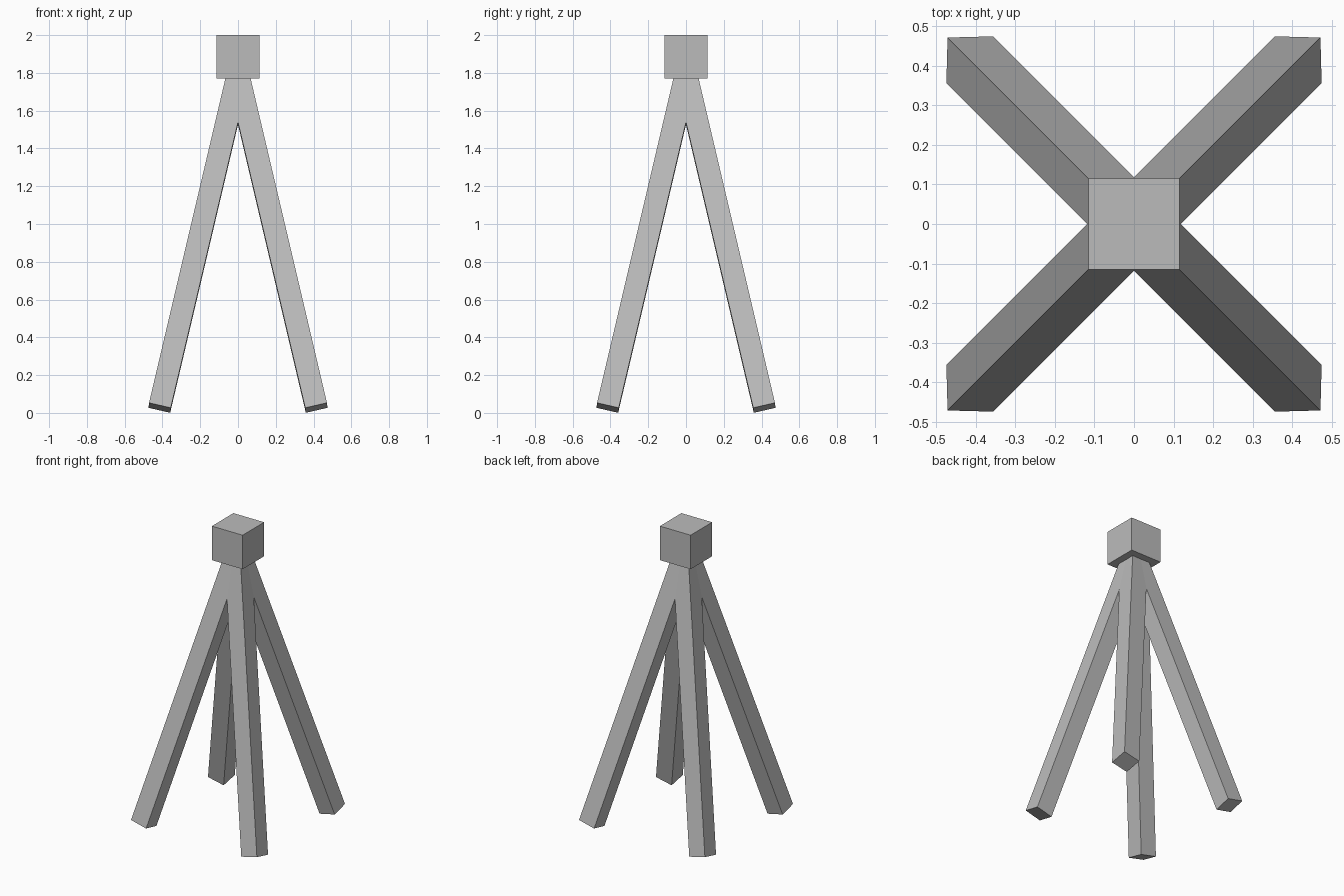
import bpy
from math import atan2, hypot, pi, sqrt
from mathutils import Matrix, Vector

if "Cube" in bpy.data.objects:
    bpy.data.objects.remove(bpy.data.objects["Cube"])

# One plain grey for the whole stand
grey = bpy.data.materials.new("plain grey")
grey.use_nodes = True
colour = (0.5, 0.5, 0.5, 1)
grey.diffuse_color = colour
grey.node_tree.nodes["Principled BSDF"].inputs["Base Color"].default_value = colour


def box(name, size, matrix):
    """Flat-shaded box with its size baked into the mesh."""
    bpy.ops.mesh.primitive_cube_add(size=1)
    obj = bpy.context.object
    obj.name = obj.data.name = name
    obj.data.transform(matrix @ Matrix.Diagonal((*size, 1)))
    obj.data.materials.append(grey)
    return obj


# Head block on top
HEAD = 0.23
box("head_block", (HEAD, HEAD, HEAD), Matrix.Translation((0, 0, 2 - HEAD / 2)))

# Four splayed square legs, each with a corner edge facing outwards
THICK = 0.118
foot = Vector((0.415 * sqrt(2), 0, 0.027))
top = Vector((-0.02, 0, 1.85))
axis = top - foot
tilt = atan2(axis.x, axis.z)
length = hypot(axis.x, axis.z)

names = ("back_left_leg", "back_right_leg", "front_right_leg", "front_left_leg")
for i, name in enumerate(names):
    heading = Matrix.Rotation(pi / 4 + i * pi / 2, 4, "Z")
    lean = Matrix.Rotation(tilt, 4, "Y") @ Matrix.Rotation(pi / 4, 4, "Z")
    place = heading @ Matrix.Translation((foot + top) / 2) @ lean
    box(name, (THICK, THICK, length), place)
